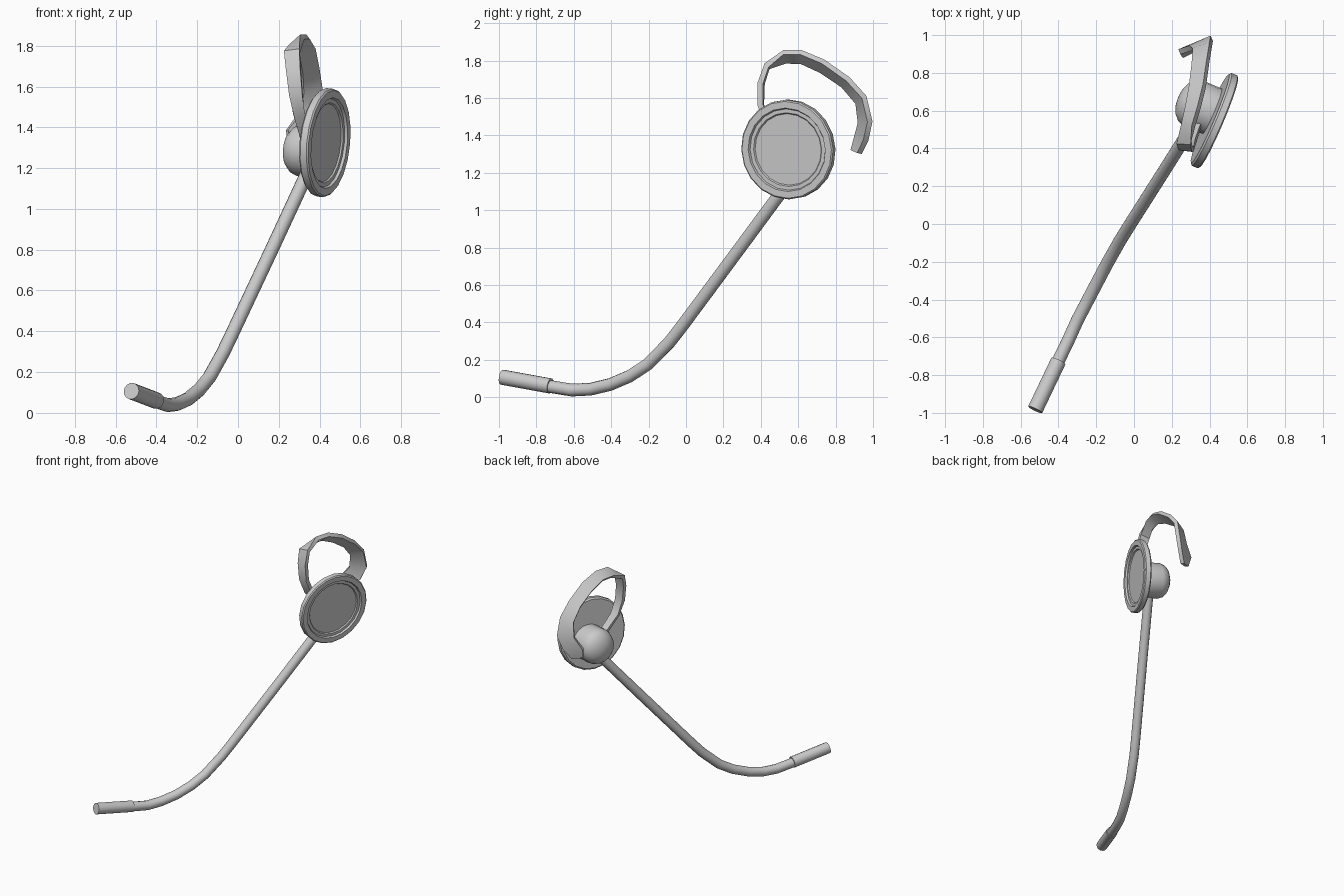
import bpy, bmesh, math
from mathutils import Vector

if "Cube" in bpy.data.objects:
    bpy.data.objects.remove(bpy.data.objects["Cube"])


def finish(bm, name, angle=35):
    bmesh.ops.recalc_face_normals(bm, faces=bm.faces)
    me = bpy.data.meshes.new(name)
    bm.to_mesh(me)
    bm.free()
    ob = bpy.data.objects.new(name, me)
    bpy.context.collection.objects.link(ob)
    bpy.ops.object.select_all(action='DESELECT')
    ob.select_set(True)
    bpy.context.view_layer.objects.active = ob
    bpy.ops.object.shade_smooth_by_angle(angle=math.radians(angle))
    return ob


def skin(bm, rings, caps=True):
    """Join equal rings of points into a closed tube."""
    vs = [[bm.verts.new(p) for p in r] for r in rings]
    n = len(vs[0])
    for a, b in zip(vs, vs[1:]):
        for i in range(n):
            j = (i + 1) % n
            bm.faces.new((a[i], a[j], b[j], b[i]))
    if caps:
        bm.faces.new(vs[0])
        bm.faces.new(vs[-1])


def circle(c, axis, r, n):
    axis = Vector(axis).normalized()
    u = axis.cross(Vector((0, 0, 1))).normalized()
    v = u.cross(axis)
    return [Vector(c) + r * (math.cos(t) * u + math.sin(t) * v)
            for t in (2 * math.pi * i / n for i in range(n))]


def lathe(name, origin, axis, profile, n):
    """Turn (distance along axis, radius) points about an axis."""
    bm = bmesh.new()
    axis = Vector(axis).normalized()
    skin(bm, [circle(Vector(origin) + axis * d, axis, r, n) for d, r in profile])
    return finish(bm, name)


def tube(name, pts, r, n=12):
    bm = bmesh.new()
    pts = [Vector(p) for p in pts]
    rings = []
    for i, p in enumerate(pts):
        d = pts[min(i + 1, len(pts) - 1)] - pts[max(i - 1, 0)]
        rings.append(circle(p, d, r, n))
    skin(bm, rings)
    return finish(bm, name, 40)


# Earpiece plate with stepped outer face
normal = (0.915, -0.39, -0.09)
lathe("earpiece_plate", (0.425, 0.548, 1.325), normal,
      [(-0.025, 0.256), (-0.015, 0.267), (0.018, 0.267), (0.025, 0.26),
       (0.025, 0.224), (0.012, 0.218), (0.012, 0.198), (0.004, 0.192)], 20)

# Rounded ear hub on the inner side
lathe("ear_hub", (0.43, 0.59, 1.275), normal,
      [(0, 0.13), (-0.13, 0.13), (-0.165, 0.117), (-0.19, 0.09),
       (-0.207, 0.05), (-0.212, 0.012)], 20)

# Microphone boom and its thicker tip
tube("mic_boom", [(0.36, 0.60, 1.22), (0.165, 0.29, 0.80), (-0.035, -0.025, 0.375),
                  (-0.075, -0.09, 0.292), (-0.14, -0.205, 0.175),
                  (-0.19, -0.30, 0.113), (-0.245, -0.405, 0.068),
                  (-0.30, -0.51, 0.043), (-0.345, -0.61, 0.038),
                  (-0.41, -0.745, 0.06)], 0.034)
tube("mic_tip", [(-0.40, -0.725, 0.06), (-0.523, -0.983, 0.107)], 0.041, 14)

# Ear hook: right and left edges of the outer surface of the band
edges = [((.36, .53, 1.33), (.31, .53, 1.33)),
         ((.33, .43, 1.45), (.275, .42, 1.45)),
         ((.315, .382, 1.56), (.25, .388, 1.56)),
         ((.305, .382, 1.68), (.235, .392, 1.68)),
         ((.30, .42, 1.785), (.225, .425, 1.775)),
         ((.305, .52, 1.855), (.25, .53, 1.805)),
         ((.335, .62, 1.855), (.27, .62, 1.805)),
         ((.365, .74, 1.805), (.29, .73, 1.755)),
         ((.385, .875, 1.71), (.305, .85, 1.675)),
         ((.40, .965, 1.61), (.31, .93, 1.58)),
         ((.405, .997, 1.475), (.295, .945, 1.47)),
         ((.365, .975, 1.37), (.235, .925, 1.385)),
         ((.315, .94, 1.30), (.245, .905, 1.315))]
edges = [(Vector(r), Vector(l)) for r, l in edges]
mids = [(r + l) / 2 for r, l in edges]
bm = bmesh.new()
rings = []
for i, (r, l) in enumerate(edges):
    along = mids[min(i + 1, len(mids) - 1)] - mids[max(i - 1, 0)]
    inward = along.cross(r - l).normalized()
    if inward.dot(Vector((0.32, 0.66, 1.45)) - mids[i]) < 0:
        inward.negate()
    inward *= 0.03
    rings.append([r, l, l + inward, r + inward])
skin(bm, rings)
finish(bm, "ear_hook", 35)
